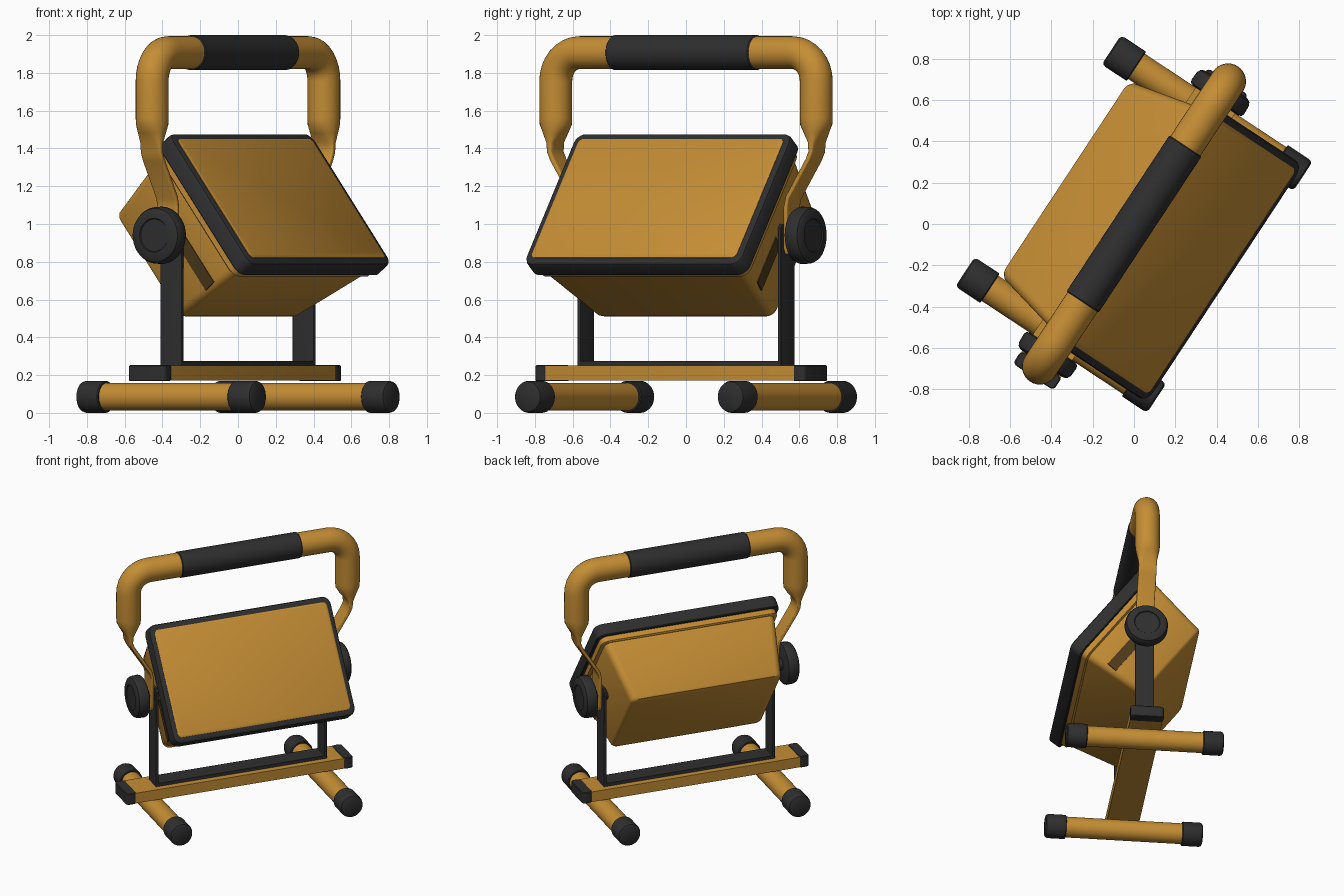
import bpy, bmesh, math
from mathutils import Matrix, Vector

if "Cube" in bpy.data.objects:
    bpy.data.objects.remove(bpy.data.objects["Cube"])

TURN = Matrix.Rotation(math.radians(56.6), 4, 'Z')      # whole lamp is turned on its stand


def material(name, rgb):
    m = bpy.data.materials.new(name)
    m.diffuse_color = (*rgb, 1)
    m.use_nodes = True
    m.node_tree.nodes["Principled BSDF"].inputs["Base Color"].default_value = m.diffuse_color
    return m


ORANGE = material("orange paint", (0.56, 0.27, 0.035))
BLACK = material("black rubber", (0.028, 0.028, 0.029))
BROWN = material("dark slot", (0.08, 0.045, 0.01))


def skin(name, rings, mat, place=Matrix(), angle=35):
    """Bridge a list of equal rings, cap both ends."""
    bm = bmesh.new()
    vs = [[bm.verts.new(p) for p in r] for r in rings]
    n = len(vs[0])
    for a, b in zip(vs, vs[1:]):
        for i in range(n):
            j = (i + 1) % n
            bm.faces.new((a[i], a[j], b[j], b[i]))
    bm.faces.new(vs[0][::-1])
    bm.faces.new(vs[-1])
    bmesh.ops.recalc_face_normals(bm, faces=bm.faces)
    bm.transform(TURN @ place)
    me = bpy.data.meshes.new(name)
    bm.to_mesh(me)
    bm.free()
    me.shade_smooth()
    me.set_sharp_from_angle(angle=math.radians(angle))
    me.materials.append(mat)
    ob = bpy.data.objects.new(name, me)
    bpy.context.collection.objects.link(ob)
    return ob


def lathe(name, profile, mat, place, sides=40):
    """Profile of (radius, height) turned around z."""
    rings = [[Vector((r * math.cos(2 * math.pi * i / sides),
                      r * math.sin(2 * math.pi * i / sides), h))
              for i in range(sides)] for r, h in profile]
    return skin(name, rings, mat, place)


def rounded(hx, hy, r, z, seg=5):
    ring = []
    for k, (sx, sy) in enumerate([(1, 1), (-1, 1), (-1, -1), (1, -1)]):
        for i in range(seg + 1):
            a = math.pi / 2 * (k + i / seg)
            ring.append(Vector((sx * (hx - r) + r * math.cos(a),
                                sy * (hy - r) + r * math.sin(a), z)))
    return ring


def block(name, sections, mat, place=Matrix()):
    """Rounded rectangles (z, half x, half y, corner radius) stacked along z."""
    return skin(name, [rounded(hx, hy, r, z) for z, hx, hy, r in sections], mat, place)


def along_x(side):
    return Matrix.Rotation(side * math.pi / 2, 4, 'Y')


# Foot tubes with rubber end caps
for side, label in ((-1, "left"), (1, "right")):
    for end, tag in ((1, "front"), (-1, "back")):
        place = Matrix.Translation((side * 0.643, 0, 0.085)) @ Matrix.Rotation(end * math.pi / 2, 4, 'X')
        lathe(f"{label}_{tag}_foot_cap",
              [(0.08, 0.41), (0.085, 0.415), (0.085, 0.535), (0.08, 0.548), (0.068, 0.555)], BLACK, place)
    lathe(f"{label}_foot_tube", [(0.073, -0.5), (0.073, 0.5)], ORANGE, place)

# Crossbar with end caps
BAR = -0.03
block("crossbar", [(0.172, 0.80, 0.114, 0.008), (0.25, 0.80, 0.114, 0.008)], ORANGE,
      Matrix.Translation((BAR, 0, 0)))
for side, label in ((-1, "left"), (1, "right")):
    block(f"{label}_crossbar_cap",
          [(0.168, 0.034, 0.112, 0.02), (0.172, 0.038, 0.118, 0.022),
           (0.248, 0.038, 0.118, 0.022), (0.253, 0.034, 0.112, 0.02)], BLACK,
          Matrix.Translation((BAR + side * 0.818, 0, 0)))

# U bracket
block("bracket_base", [(0.25, 0.645, 0.067, 0.004), (0.274, 0.645, 0.067, 0.004)], BLACK)
for side, label in ((-1, "left"), (1, "right")):
    block(f"{label}_bracket_upright",
          [(0.25, 0.01, 0.067, 0.004), (0.98, 0.01, 0.067, 0.004), (1.0, 0.01, 0.05, 0.004)],
          BLACK, Matrix.Translation((side * 0.635, 0, 0)))

# Clamp knobs and axles
for side, label in ((-1, "left"), (1, "right")):
    place = Matrix.Translation((0, 0, 0.94)) @ along_x(side)
    lathe(f"{label}_axle", [(0.045, 0.56), (0.045, 0.73)], BLACK, place, 24)
    lathe(f"{label}_knob",
          [(0.13, 0.715), (0.146, 0.722), (0.152, 0.735), (0.15, 0.78), (0.142, 0.798),
           (0.125, 0.808), (0.09, 0.81), (0.086, 0.804)], BLACK, place)

# Handle: round tube flattened to straps at both ends
# each section: x, z, half thickness, half width, squareness
half = [(0.67, 0.84, 0.013, 0.05, 0.3), (0.67, 0.87, 0.013, 0.064, 0.3),
        (0.67, 1.09, 0.013, 0.064, 0.3), (0.682, 1.14, 0.013, 0.064, 0.3),
        (0.81, 1.34, 0.014, 0.064, 0.3), (0.828, 1.38, 0.015, 0.064, 0.3),
        (0.83, 1.43, 0.022, 0.066, 0.5), (0.828, 1.48, 0.058, 0.077, 0.9),
        (0.826, 1.525, 0.084, 0.086, 1), (0.826, 1.56, 0.087, 0.087, 1)]
BEND, TOP = 0.15, 1.907
for i in range(9):
    a = math.pi / 2 * i / 8
    half.append((0.826 - BEND + BEND * math.cos(a), TOP - BEND + BEND * math.sin(a), 0.087, 0.087, 1))
path = half + [(-x, *rest) for x, *rest in reversed(half)]


def power(c, p):
    return math.copysign(abs(c) ** p, c) if abs(c) > 1e-6 else 0.0


rings = []
for k, (x, z, thick, wide, p) in enumerate(path):
    before, after = path[max(k - 1, 0)], path[min(k + 1, len(path) - 1)]
    t = Vector((after[0] - before[0], 0, after[1] - before[1])).normalized()
    normal = Vector((t.z, 0, -t.x))
    ring = []
    for i in range(32):
        a = 2 * math.pi * i / 32
        ring.append(Vector((x, 0, z)) + normal * thick * power(math.cos(a), p)
                    + Vector((0, wide * power(math.sin(a), p), 0)))
    rings.append(ring)
skin("handle", rings, ORANGE, angle=40)

# Rubber grip
lathe("handle_grip", [(0.088, -0.452), (0.093, -0.447), (0.093, 0.447), (0.088, 0.452)], BLACK,
      Matrix.Translation((0, 0, TOP)) @ along_x(1))

# Lamp head, tilted upward; head z is the way the lamp shines
TILT = Matrix.Rotation(math.atan2(0.8, 0.6), 4, 'X')
HEAD = TILT @ Matrix.Translation((0, 0.744, 0))
block("lamp_housing",
      [(0.305, 0.545, 0.325, 0.04), (0.311, 0.56, 0.338, 0.045), (0.325, 0.57, 0.346, 0.05),
       (0.735, 0.64, 0.396, 0.05), (0.77, 0.64, 0.396, 0.05)], ORANGE, HEAD)
block("housing_flange",
      [(0.755, 0.655, 0.405, 0.05), (0.762, 0.665, 0.414, 0.055), (0.81, 0.665, 0.414, 0.055)], ORANGE, HEAD)
block("bezel",
      [(0.80, 0.68, 0.429, 0.055), (0.806, 0.688, 0.436, 0.06), (0.878, 0.688, 0.436, 0.06),
       (0.893, 0.682, 0.43, 0.055), (0.90, 0.667, 0.415, 0.045)], BLACK, HEAD)
block("front_panel",
      [(0.895, 0.65, 0.393, 0.03), (0.902, 0.65, 0.393, 0.03), (0.907, 0.64, 0.383, 0.025)], ORANGE, HEAD)

# Dark slots on the housing sides, following the side taper
for side, label in ((-1, "left"), (1, "right")):
    lean = math.atan2(0.07, 0.41)
    place = (HEAD @ Matrix.Translation((side * 0.6145, -0.195, 0.585))
             @ Matrix.Rotation(side * lean, 4, 'Y'))
    block(f"{label}_side_slot", [(-0.038, 0.004, 0.15, 0.003), (0.038, 0.004, 0.15, 0.003)], BROWN, place)
